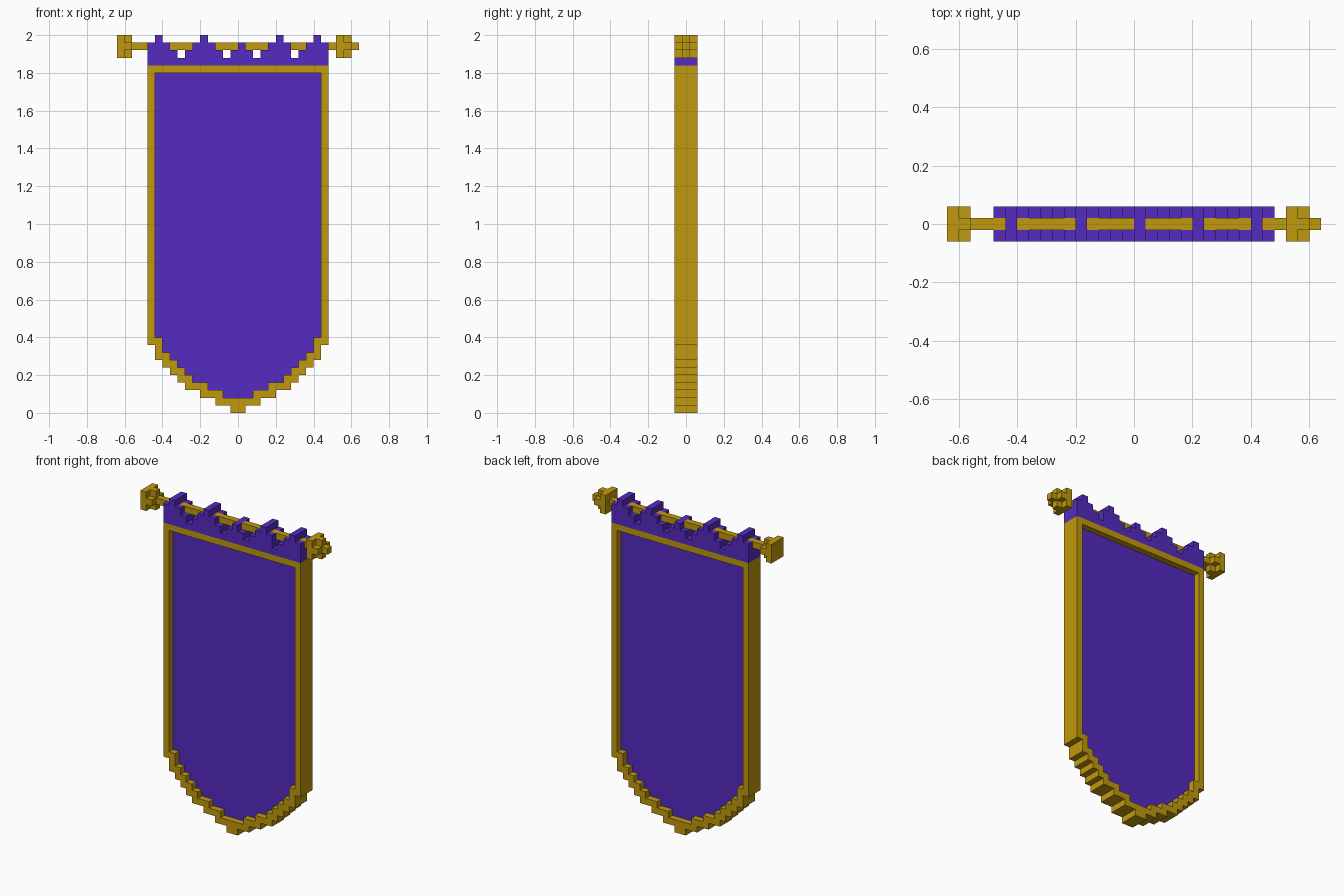
import bpy
import bmesh
from mathutils import Vector

if "Cube" in bpy.data.objects:
    bpy.data.objects.remove(bpy.data.objects["Cube"])

U = 0.04                 # edge of one block
COLS = range(24)         # cloth columns, left to right
DEPTH = (-1, 0, 1)       # front, middle, back layers


def material(name, rgb):
    m = bpy.data.materials.new(name)
    m.use_nodes = True
    m.diffuse_color = (*rgb, 1)
    m.node_tree.nodes["Principled BSDF"].inputs["Base Color"].default_value = (*rgb, 1)
    return m


purple = material("royal_purple", (0.09, 0.024, 0.53))
gold = material("gold", (0.53, 0.32, 0.004))


def block_part(name, cells, mat):
    """Skin a set of (column, layer, row) blocks with only its outer faces."""
    cells = set(cells)
    bm = bmesh.new()
    for c in cells:
        centre = Vector((c[0] - 11.5, c[1], c[2] + 0.5))
        for axis in range(3):
            for sign in (-1, 1):
                n = [0, 0, 0]
                n[axis] = sign
                if tuple(a + b for a, b in zip(c, n)) in cells:
                    continue
                n = Vector(n)
                u = Vector([float(k == (axis + 1) % 3) for k in range(3)])
                v = n.cross(u)
                corners = [(-1, -1), (1, -1), (1, 1), (-1, 1)]
                bm.faces.new([bm.verts.new((centre + (n + a * u + b * v) / 2) * U)
                              for a, b in corners])
    bmesh.ops.remove_doubles(bm, verts=bm.verts, dist=U / 100)
    # Merge flat areas into large clean faces
    bmesh.ops.dissolve_limit(bm, angle_limit=0.01, verts=bm.verts, edges=bm.edges)
    me = bpy.data.meshes.new(name)
    bm.to_mesh(me)
    bm.free()
    me.materials.append(mat)
    ob = bpy.data.objects.new(name, me)
    bpy.context.collection.objects.link(ob)
    return ob


# Stepped lower edge of the cloth, mirrored about the middle
half = [9, 7, 6, 5, 4, 3, 3, 2, 2, 1, 1, 0]
low = half + half[::-1]
TOP = 46
outline = {(i, k) for i in COLS for k in range(low[i], TOP)}
inside = {(i, k) for i, k in outline
          if all((i + a, k + b) in outline for a in DEPTH for b in DEPTH)}

# Recessed cloth and the full-depth trim around it
block_part("cloth_panel", [(i, 0, k) for i, k in inside], purple)
block_part("trim_border", [(i, j, k) for i, k in outline - inside for j in DEPTH], gold)

# Scalloped header with loops over the rod
slits = {4, 10, 14, 19}
loops = {1, 7, 12, 17, 22}
raised = {0, 1, 2, 6, 7, 8, 12, 16, 17, 18, 21, 22, 23}
header = {(i, j, TOP) for i in COLS for j in DEPTH}
header |= {(i, j, TOP + 1) for i in COLS if i not in slits for j in DEPTH}
header |= {(i, j, TOP + 2) for i in raised for j in DEPTH if j or i in loops}
header |= {(i, j, TOP + 3) for i in loops - {12} for j in DEPTH}
block_part("cloth_header", header, purple)

# Hanging rod, visible between the loops
block_part("rod", [(i, 0, TOP + 2) for i in range(-2, 25) if i not in loops], gold)


# Rod ends: a square plate, a cross, then an optional point
def plate(i, reach):
    return [(i, j, TOP + 2 + k) for j in DEPTH for k in DEPTH if abs(j) + abs(k) <= reach]


block_part("right_finial", plate(-4, 2) + plate(-3, 1), gold)
block_part("left_finial", plate(25, 2) + plate(26, 1) + plate(27, 0), gold)
